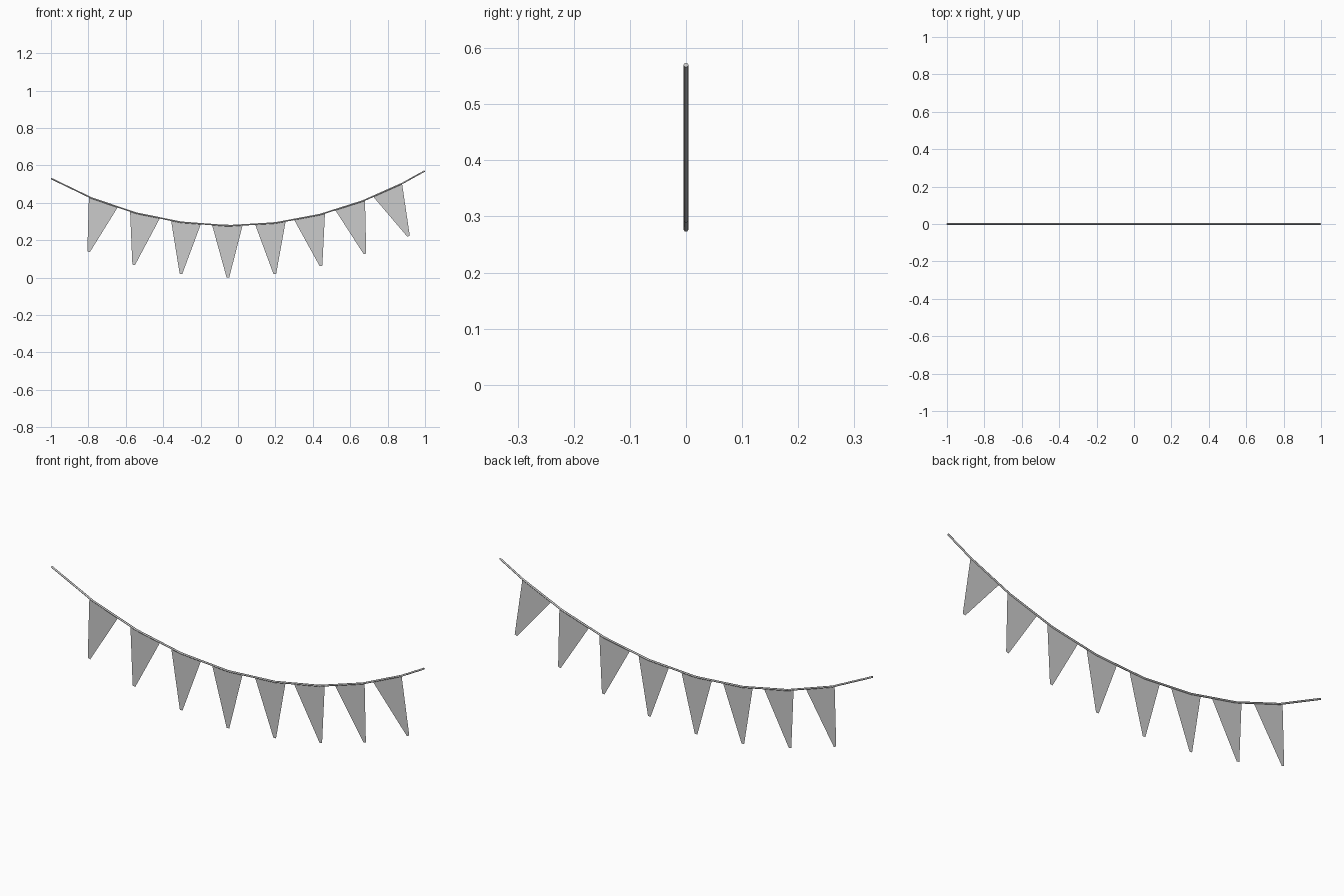
import bpy, bmesh
from mathutils import Vector

if "Cube" in bpy.data.objects:
    bpy.data.objects.remove(bpy.data.objects["Cube"])

# String: sagging path of straight segments with a six-sided section
path = [(-1.0, .53), (-.782, .425), (-.545, .345), (-.305, .296), (-.053, .277),
        (.198, .292), (.438, .337), (.668, .41), (.877, .503), (.998, .57)]
curve = bpy.data.curves.new("string", 'CURVE')
curve.dimensions = '3D'
curve.bevel_depth = 0.0045
curve.bevel_resolution = 1
curve.use_fill_caps = True
spline = curve.splines.new('POLY')
spline.points.add(len(path) - 1)
for p, (x, z) in zip(spline.points, path):
    p.co = (x, 0, z, 1)
bpy.context.collection.objects.link(bpy.data.objects.new("string", curve))


def height(x):
    # Height of the string at x
    for (x0, z0), (x1, z1) in zip(path, path[1:]):
        if x0 <= x <= x1:
            return z0 + (z1 - z0) * (x - x0) / (x1 - x0)


def pennant(i, left, right, tip):
    # Thin cloth triangle with a blunt tip, hung from the string
    a = Vector((left, 0, height(left)))
    b = Vector((right, 0, height(right)))
    t = Vector((tip[0], 0, tip[1]))
    side = (b - a).normalized() * 0.007
    low = [t - side, t + side]
    lift = max(0, -min(v.z for v in low))
    low = [v + Vector((0, 0, lift)) for v in low]
    bm = bmesh.new()
    bm.faces.new([bm.verts.new(v) for v in (a, low[0], low[1], b)])
    me = bpy.data.meshes.new("pennant")
    bm.to_mesh(me)
    bm.free()
    bpy.context.collection.objects.link(bpy.data.objects.new(f"pennant_{i}", me))


# Pennants: left and right ends of the top edge, then the tip
flags = [(-.797, -.642, (-.799, .138)), (-.577, -.417, (-.558, .068)),
         (-.358, -.198, (-.305, .020)), (-.139, .025, (-.054, .0)),
         (.091, .255, (.197, .019)), (.299, .465, (.444, .062)),
         (.519, .679, (.679, .127)), (.722, .877, (.912, .221))]
for i, f in enumerate(flags, 1):
    pennant(i, *f)
